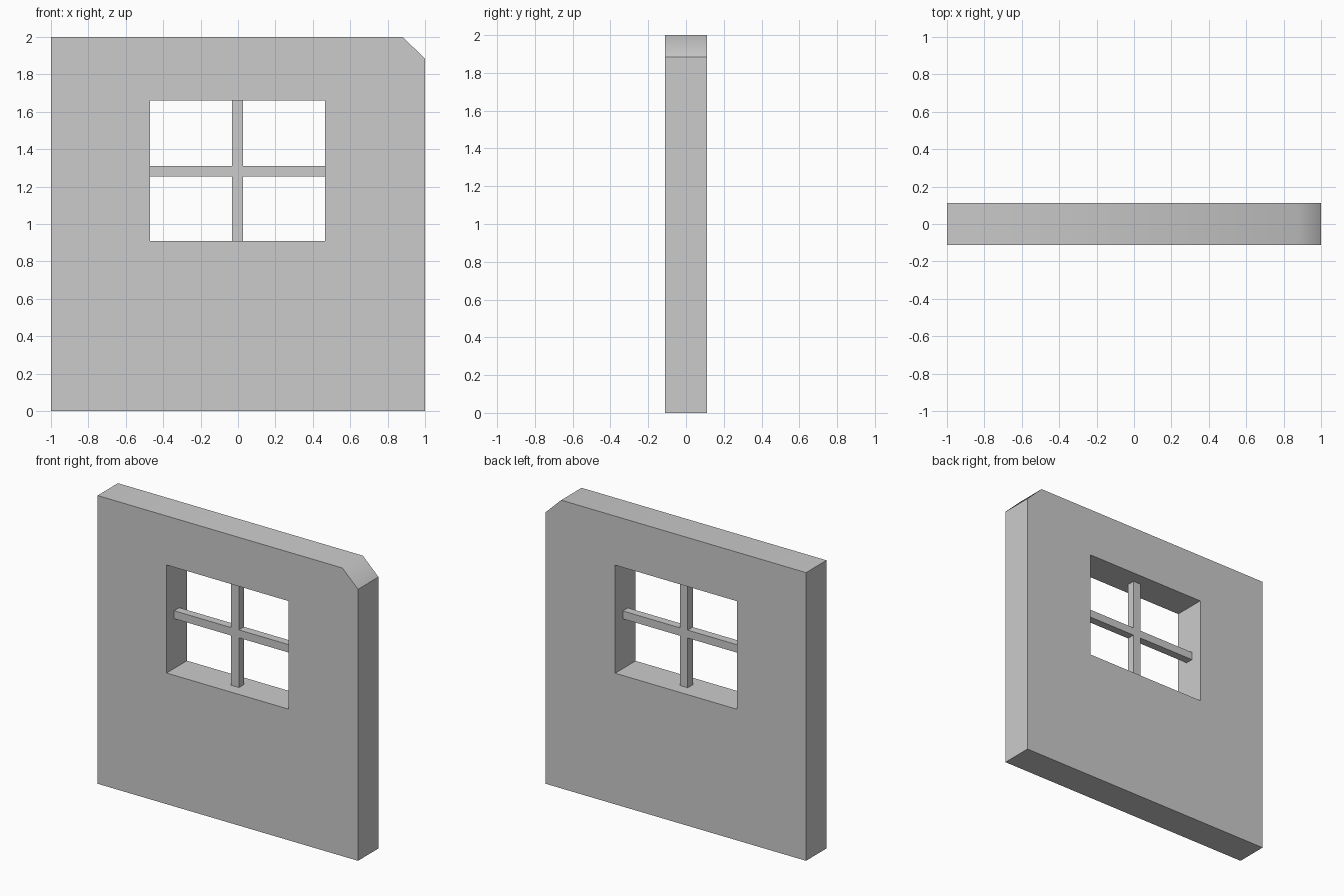
import bpy, bmesh, math

if "Cube" in bpy.data.objects:
    bpy.data.objects.remove(bpy.data.objects["Cube"])


def slab(name, loops, depth):
    """Fill the x-z loops (later loops are holes) and extrude along y, centred."""
    bm = bmesh.new()
    edges = []
    for pts in loops:
        vs = [bm.verts.new((x, -depth / 2, z)) for x, z in pts]
        edges += [bm.edges.new((vs[i - 1], vs[i])) for i in range(len(vs))]
    bmesh.ops.triangle_fill(bm, edges=edges, use_beauty=True)
    res = bmesh.ops.extrude_face_region(bm, geom=bm.faces[:], use_keep_orig=True)
    moved = [g for g in res["geom"] if isinstance(g, bmesh.types.BMVert)]
    bmesh.ops.translate(bm, verts=moved, vec=(0, depth, 0))
    bmesh.ops.recalc_face_normals(bm, faces=bm.faces[:])
    me = bpy.data.meshes.new(name)
    bm.to_mesh(me)
    bm.free()
    ob = bpy.data.objects.new(name, me)
    bpy.context.collection.objects.link(ob)
    bpy.ops.object.select_all(action='DESELECT')
    ob.select_set(True)
    bpy.context.view_layer.objects.active = ob
    bpy.ops.object.shade_smooth_by_angle(angle=math.radians(45))
    return ob


# window opening and bar positions
L, R, B, T = -0.47, 0.465, 0.91, 1.66
xl, xr, zb, zt = -0.033, 0.027, 1.255, 1.31

# wall with one clipped corner and a window hole
outline = [(-1, 0), (1, 0), (1, 1.884), (0.88, 2), (-1, 2)]
opening = [(L, B), (R, B), (R, T), (L, T)]
slab("wall", [outline, opening], 0.224)

# cross-shaped window bars
cross = [(xl, B), (xr, B), (xr, zb), (R, zb), (R, zt), (xr, zt),
         (xr, T), (xl, T), (xl, zt), (L, zt), (L, zb), (xl, zb)]
slab("window_bars", [cross], 0.056)
